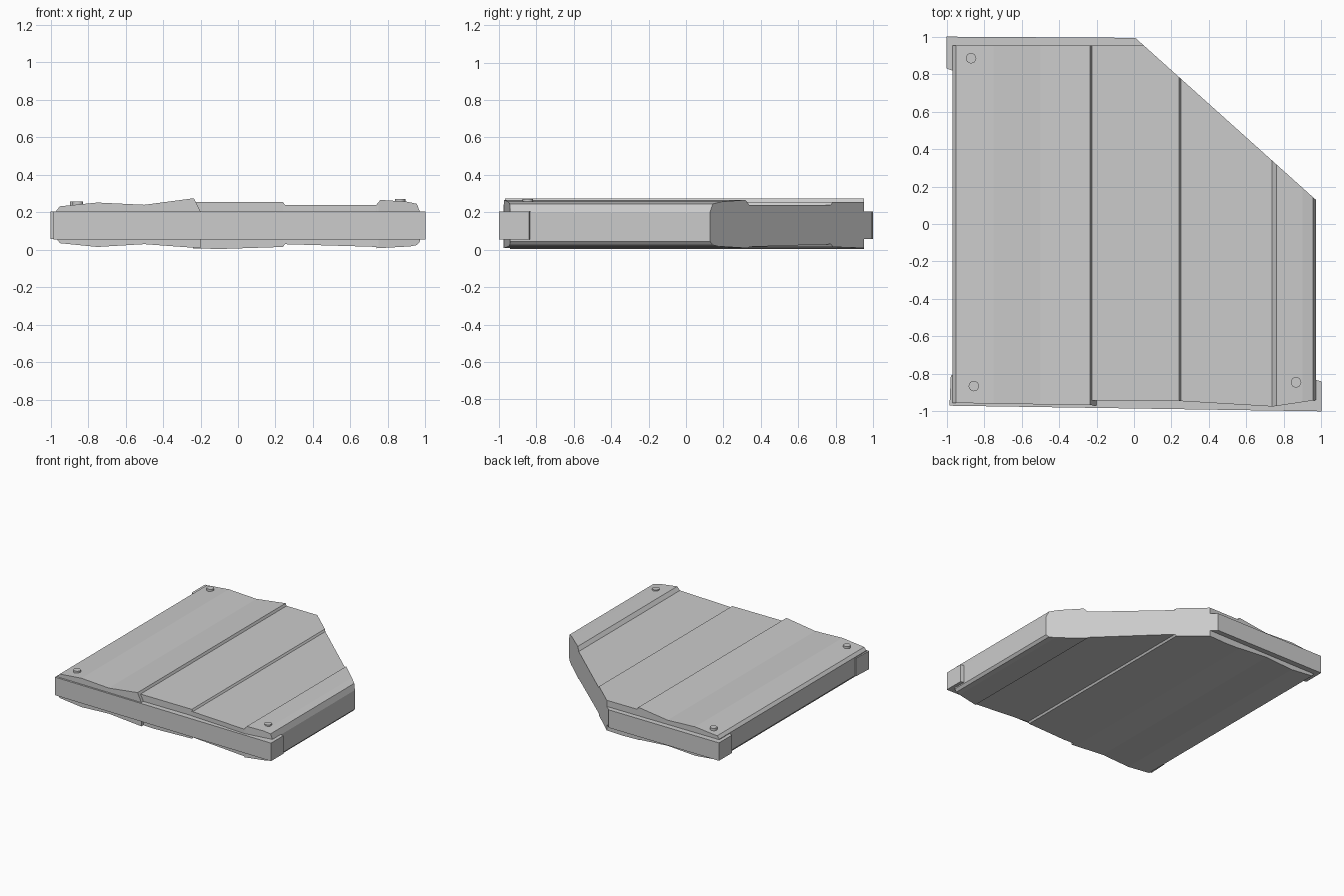
import bpy, bmesh
from mathutils import Vector

if "Cube" in bpy.data.objects:
    bpy.data.objects.remove(bpy.data.objects["Cube"], do_unlink=True)

grey = bpy.data.materials.new("plain_grey")
grey.use_nodes = True
colour = (0.6, 0.6, 0.6, 1)
grey.diffuse_color = colour
grey.node_tree.nodes["Principled BSDF"].inputs["Base Color"].default_value = colour

# The diagonal corner runs between these two points
CUT_A, CUT_B = Vector((0.05, 0.955, 0)), Vector((0.97, 0.13, 0))
CUT_NORMAL = Vector((CUT_A.y - CUT_B.y, CUT_B.x - CUT_A.x, 0)).normalized()


def prism(name, ring_a, ring_b):
    """Solid between two matching rings, trimmed at the diagonal corner."""
    bm = bmesh.new()
    a = [bm.verts.new(p) for p in ring_a]
    b = [bm.verts.new(p) for p in ring_b]
    bm.faces.new(a)
    bm.faces.new(b[::-1])
    for i in range(len(a)):
        j = (i + 1) % len(a)
        bm.faces.new((a[j], a[i], b[i], b[j]))
    cut = bmesh.ops.bisect_plane(bm, geom=bm.verts[:] + bm.edges[:] + bm.faces[:],
                                 plane_co=CUT_A, plane_no=CUT_NORMAL, clear_outer=True)
    edges = [e for e in cut["geom_cut"] if isinstance(e, bmesh.types.BMEdge) and e.is_boundary]
    if edges:
        bmesh.ops.holes_fill(bm, edges=edges, sides=0)
    bmesh.ops.recalc_face_normals(bm, faces=bm.faces[:])
    mesh = bpy.data.meshes.new(name)
    bm.to_mesh(mesh)
    bm.free()
    mesh.materials.append(grey)
    obj = bpy.data.objects.new(name, mesh)
    bpy.context.collection.objects.link(obj)
    return obj


def plank(name, section, y_left, y_right):
    """Board running front to back, with a slightly skewed front end."""
    x0 = min(x for x, z in section)
    x1 = max(x for x, z in section)
    front = [(x, y_left + (y_right - y_left) * (x - x0) / (x1 - x0), z) for x, z in section]
    back = [(x, 0.953, z) for x, z in section]
    prism(name, front, back)


# Planks, each given as a cross-section in x and z
plank("plank_wide", [(-0.97, 0.06), (-0.95, 0.035), (-0.75, 0.015), (-0.5, 0.03),
                     (-0.2, 0.008), (-0.2, 0.205), (-0.235, 0.275), (-0.5, 0.24),
                     (-0.75, 0.252), (-0.95, 0.232), (-0.97, 0.21)], -0.955, -0.968)
plank("plank_middle", [(-0.24, 0.008), (-0.1, 0.004), (0.24, 0.015), (0.25, 0.03),
                       (0.25, 0.24), (0.24, 0.255), (-0.24, 0.256)], -0.942, -0.942)
plank("plank_narrow", [(0.24, 0.03), (0.75, 0.015), (0.75, 0.238), (0.24, 0.24)],
      -0.945, -0.975)
plank("plank_edge", [(0.74, 0.008), (0.92, 0.018), (0.955, 0.025), (0.972, 0.045),
                     (0.972, 0.2), (0.955, 0.245), (0.9, 0.257), (0.76, 0.266),
                     (0.737, 0.238)], -0.975, -0.94)


def batten(name, outline, low, high):
    prism(name, [(x, y, low) for x, y in outline], [(x, y, high) for x, y in outline])


# Battens wrapping the front and back ends
batten("front_batten", [(-0.985, -0.97), (1, -1), (1, -0.84), (0.96, -0.83),
                        (0.95, -0.92), (-0.95, -0.92), (-0.96, -0.8), (-0.978, -0.81)],
       0.055, 0.203)
batten("back_batten", [(-1, 1), (-1, 0.83), (-0.96, 0.815), (-0.95, 0.92),
                       (0.1, 0.92), (0.1, 0.993)], 0.058, 0.205)

# Nail heads
for i, (x, y, top) in enumerate([(-0.87, 0.885, 0.258), (-0.855, -0.865, 0.258),
                                 (0.865, -0.845, 0.27)]):
    bpy.ops.mesh.primitive_cylinder_add(vertices=16, radius=0.028, depth=0.06,
                                        location=(x, y, top - 0.03))
    nail = bpy.context.object
    nail.name = f"nail_head_{i + 1}"
    nail.data.materials.append(grey)
    bpy.ops.object.shade_smooth_by_angle()
